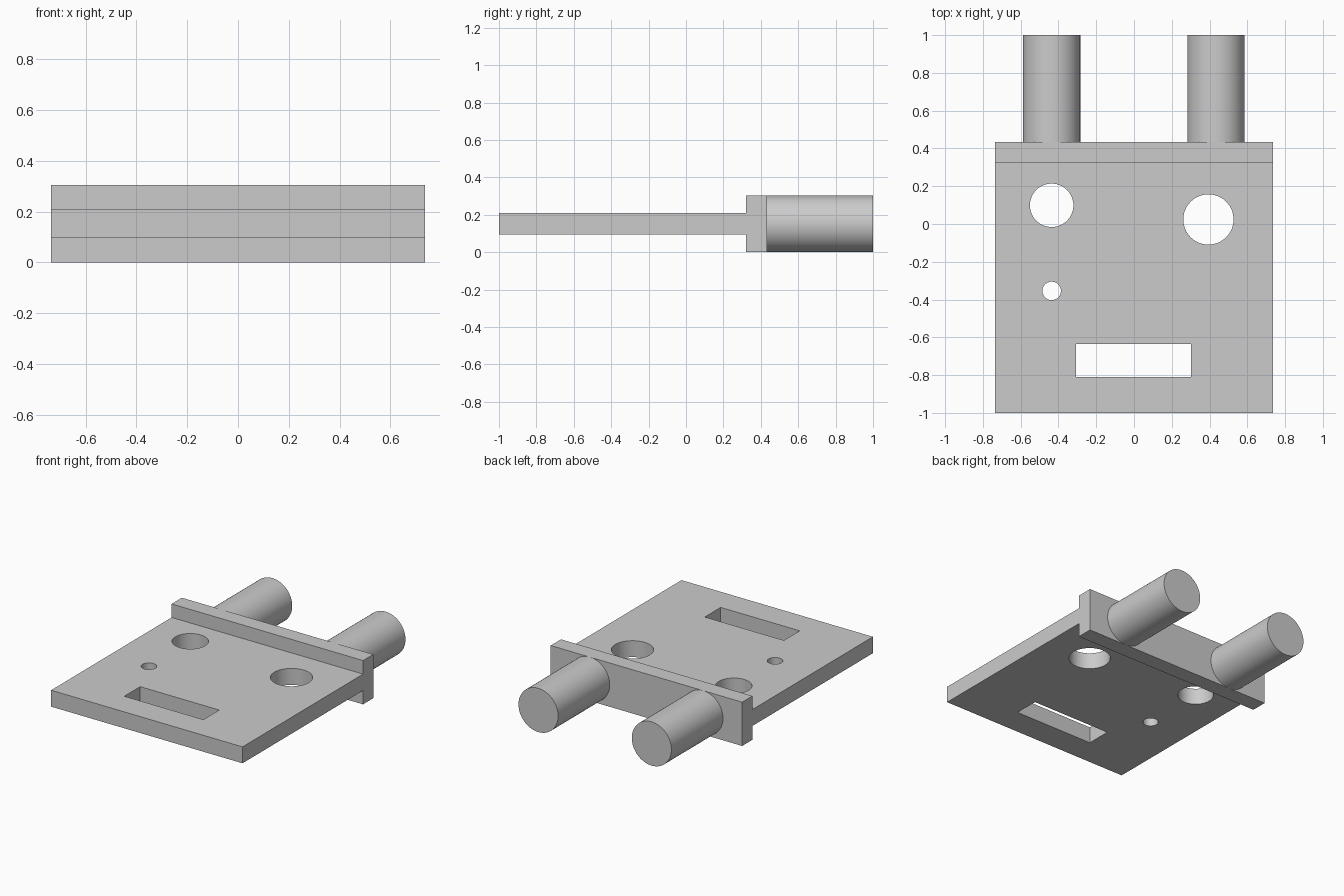
import bpy
import bmesh
from math import pi, radians

cube = bpy.data.objects.get("Cube")
if cube:
    bpy.data.objects.remove(cube, do_unlink=True)

grey = bpy.data.materials.new("plain grey")
grey.use_nodes = True
COLOUR = (0.6, 0.6, 0.6, 1)
grey.diffuse_color = COLOUR
grey.node_tree.nodes["Principled BSDF"].inputs["Base Color"].default_value = COLOUR

HALF_WIDTH = 0.735
HEIGHT = 0.304
PLATE_BOTTOM, PLATE_TOP = 0.096, 0.21
BAR_FRONT, BAR_BACK = 0.322, 0.434


def cylinder(name, radius, depth, location, rotation=(0, 0, 0)):
    bpy.ops.mesh.primitive_cylinder_add(vertices=64, radius=radius, depth=depth,
                                        location=location, rotation=rotation)
    obj = bpy.context.object
    obj.name = name
    return obj


def finish(obj):
    obj.data.materials.clear()
    obj.data.materials.append(grey)
    bpy.ops.object.select_all(action='DESELECT')
    obj.select_set(True)
    bpy.context.view_layer.objects.active = obj
    bpy.ops.object.shade_smooth_by_angle(angle=radians(30))


# Plate and rear crossbar: one T-shaped side profile swept across the width
profile = [(-1, PLATE_BOTTOM), (BAR_FRONT, PLATE_BOTTOM), (BAR_FRONT, 0), (BAR_BACK, 0),
           (BAR_BACK, HEIGHT), (BAR_FRONT, HEIGHT), (BAR_FRONT, PLATE_TOP), (-1, PLATE_TOP)]
bm = bmesh.new()
side = bm.faces.new([bm.verts.new((-HALF_WIDTH, y, z)) for y, z in profile])
swept = bmesh.ops.extrude_face_region(bm, geom=[side])["geom"]
bmesh.ops.translate(bm, vec=(2 * HALF_WIDTH, 0, 0),
                    verts=[v for v in swept if isinstance(v, bmesh.types.BMVert)])
bmesh.ops.recalc_face_normals(bm, faces=bm.faces)
mesh = bpy.data.meshes.new("plate_with_crossbar")
bm.to_mesh(mesh)
bm.free()
plate = bpy.data.objects.new("plate_with_crossbar", mesh)
bpy.context.collection.objects.link(plate)

# Round holes and front slot
cutters = [cylinder("hole_cutter", r, 1, (x, y, 0.15))
           for x, y, r in [(-0.436, 0.099, 0.115), (0.394, 0.024, 0.133), (-0.436, -0.354, 0.049)]]
bpy.ops.mesh.primitive_cube_add(size=1, location=(-0.003, -0.722, 0.15))
slot = bpy.context.object
slot.name = "slot_cutter"
slot.scale = (0.607, 0.174, 1)
cutters.append(slot)

for cutter in cutters:
    cutter.hide_render = True
    cut = plate.modifiers.new("cut", 'BOOLEAN')
    cut.operation = 'DIFFERENCE'
    cut.solver = 'EXACT'
    cut.object = cutter
    bpy.context.view_layer.objects.active = plate
    bpy.ops.object.modifier_apply(modifier=cut.name)
    bpy.data.objects.remove(cutter, do_unlink=True)
finish(plate)

# Rear pegs
for name, x in (("right_peg", -0.436), ("left_peg", 0.434)):
    peg = cylinder(name, HEIGHT / 2, 1 - BAR_BACK,
                   (x, (1 + BAR_BACK) / 2, HEIGHT / 2), (pi / 2, 0, 0))
    finish(peg)
